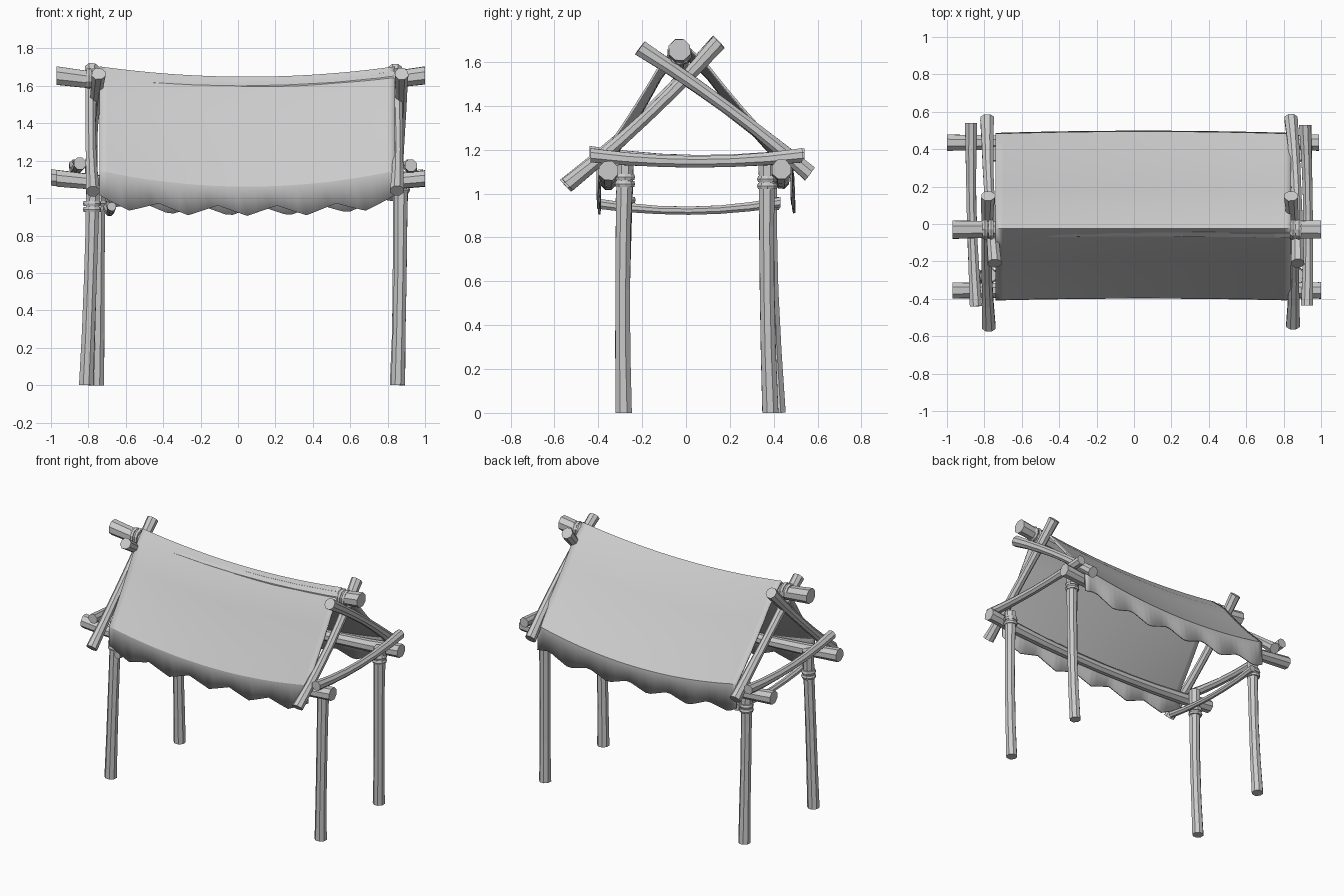
import bpy, bmesh, math, random
from mathutils import Vector

random.seed(4)
cube = bpy.data.objects.get("Cube")
if cube:
    bpy.data.objects.remove(cube, do_unlink=True)

grey = bpy.data.materials.new("plain grey")
grey.use_nodes = True
grey.diffuse_color = (0.6, 0.6, 0.6, 1)
grey.node_tree.nodes["Principled BSDF"].inputs["Base Color"].default_value = (0.6, 0.6, 0.6, 1)


def finish(name, bm):
    bmesh.ops.recalc_face_normals(bm, faces=bm.faces)
    mesh = bpy.data.meshes.new(name)
    bm.to_mesh(mesh)
    bm.free()
    mesh.materials.append(grey)
    obj = bpy.data.objects.new(name, mesh)
    bpy.context.collection.objects.link(obj)
    return obj


def pole(name, points, radius, flare=1.2, sides=8, wobble=0.04):
    """Rough-hewn log swept through points, thicker towards its ends."""
    pts = [Vector(p) for p in points]
    axis = (pts[-1] - pts[0]).normalized()
    ref = Vector((1, 0, 0)) if abs(axis.x) < 0.7 else Vector((0, 0, 1))
    u = axis.cross(ref).normalized()
    v = axis.cross(u)
    bm = bmesh.new()
    rings = []
    for i, p in enumerate(pts):
        t = abs(2 * i / (len(pts) - 1) - 1)
        r = radius * (1 + (flare - 1) * t * t)
        ring = []
        for k in range(sides):
            a = math.tau * (k + 0.5) / sides
            s = r * random.uniform(1 - wobble, 1 + wobble)
            ring.append(bm.verts.new(p + s * (u * math.cos(a) + v * math.sin(a))))
        rings.append(ring)
    for a, b in zip(rings, rings[1:]):
        for k in range(sides):
            n = (k + 1) % sides
            bm.faces.new((a[k], a[n], b[n], b[k]))
    bm.faces.new(rings[0][::-1])
    bm.faces.new(rings[-1])
    return finish(name, bm)


def sagging(a, b, sag, count=7):
    """Points from a to b, displaced by a parabola of the vector sag."""
    a, b, sag = Vector(a), Vector(b), Vector(sag)
    steps = [i / (count - 1) for i in range(count)]
    return [a.lerp(b, t) + sag * (4 * t * (1 - t)) for t in steps]


def lashing(name, centre, axis, radius):
    """Two rope bands side by side."""
    c, d = Vector(centre), Vector(axis)
    for n, off in enumerate((-0.016, 0.016)):
        mid = c + d * off
        pole(f"{name}_{n + 1}", [mid - d * 0.014, mid, mid + d * 0.014],
             radius, flare=0.9, sides=10, wobble=0.01)


# Four posts: base, top and lashing height
posts = {
    "front_left_post": ((0.855, -0.285, 0), (0.872, -0.278, 1.13), 1.06),
    "back_left_post": ((0.85, 0.385, 0), (0.865, 0.37, 1.13), 1.05),
    "front_right_post": ((-0.812, -0.285, 0), (-0.775, -0.275, 1.12), 0.955),
    "back_right_post": ((-0.755, 0.417, 0), (-0.745, 0.375, 1.12), 0.955),
}
for name, (base, top, tie_z) in posts.items():
    pole(name, sagging(base, top, (0.004, -0.008, 0), 5), 0.036, flare=1.12)
    t = tie_z / top[2]
    lashing(name + "_lashing", Vector(base).lerp(Vector(top), t), (0, 0, 1), 0.049)

# Ridge pole and eave beams
pole("ridge_pole", sagging((-0.97, -0.03, 1.655), (1.0, -0.03, 1.655), (0, 0, -0.07), 9), 0.04, 1.3)
pole("front_eave_beam", sagging((-0.97, -0.355, 1.105), (1.0, -0.355, 1.105), (0, 0, -0.055), 9), 0.036, 1.3)
pole("back_eave_beam", sagging((-1.0, 0.435, 1.11), (0.99, 0.435, 1.11), (0, 0, -0.055), 9), 0.036, 1.3)
for name, x in (("left", 0.865), ("right", -0.78)):
    lashing(f"{name}_ridge_lashing", (x, -0.03, 1.64), (1, 0, 0), 0.057)

# Crossed rafters at both ends
pole("left_front_rafter", sagging((0.85, -0.54, 1.04), (0.84, 0.15, 1.69), (0.01, 0.015, -0.015)), 0.029, 1.35)
pole("left_back_rafter", sagging((0.84, 0.565, 1.09), (0.875, -0.21, 1.665), (0.01, 0.01, 0.015)), 0.029, 1.35)
pole("right_front_rafter", sagging((-0.775, -0.55, 1.035), (-0.78, 0.15, 1.695), (-0.01, 0.01, -0.01)), 0.029, 1.35)
pole("right_back_rafter", sagging((-0.785, 0.565, 1.09), (-0.745, -0.21, 1.665), (-0.01, 0.01, 0.01)), 0.029, 1.35)

# Cross ties
pole("left_cross_tie", sagging((0.925, -0.435, 1.175), (0.915, 0.53, 1.175), (0.01, 0, -0.03)), 0.028, 1.25)
pole("right_cross_tie", sagging((-0.845, -0.44, 1.185), (-0.87, 0.54, 1.175), (-0.01, 0, -0.03)), 0.028, 1.25)
pole("lower_cross_tie", sagging((-0.675, -0.405, 0.955), (-0.7, 0.43, 0.96), (0, 0, -0.035)), 0.02, 1.25)

# Cloth canopy: rows run from the back hem over the ridge to the front hem
LEFT, RIGHT, TEETH = 0.84, -0.74, 5
TOOTH_DEPTH, COLS = 0.055, 40


def hem(t, phase):
    """Ragged saw-tooth hem height."""
    wave = abs(((t * TEETH + phase) % 1) * 2 - 1)
    edge = abs(2 * t - 1)
    return 0.905 + TOOTH_DEPTH * wave + 0.055 * edge ** 3


bm = bmesh.new()
rows = []
for c in range(COLS + 1):
    t = c / COLS
    dip = 4 * t * (1 - t)
    ridge_z = 1.695 - 0.055 * dip
    crease_z = 1.145 - 0.085 * dip
    x = RIGHT + (LEFT - RIGHT) * t
    y_front, y_back = -0.402 + 0.01 * dip, 0.478 + 0.012 * dip
    slope = [k / 6 for k in range(1, 7)]
    line = [(y_back + 0.004, hem(t, 0.3))]
    for s in reversed(slope):
        line.append((0.02 + (y_back - 0.02) * s,
                     ridge_z - 0.01 + (crease_z + 0.02 - ridge_z) * s - 0.02 * math.sin(math.pi * s)))
    line.append((-0.025, ridge_z + 0.004))
    for s in slope:
        line.append((-0.06 + (y_front + 0.06) * s,
                     ridge_z - 0.012 + (crease_z + 0.012 - ridge_z) * s - 0.015 * math.sin(math.pi * s)))
    line.append((y_front - 0.002, hem(t, 0.0)))
    rows.append([bm.verts.new((x, y, z)) for y, z in line])
for a, b in zip(rows, rows[1:]):
    for k in range(len(a) - 1):
        bm.faces.new((a[k], a[k + 1], b[k + 1], b[k]))
canopy = finish("cloth_canopy", bm)
thick = canopy.modifiers.new("thickness", "SOLIDIFY")
thick.thickness = 0.01
thick.offset = 0

bpy.ops.object.select_all(action="DESELECT")
canopy.select_set(True)
bpy.context.view_layer.objects.active = canopy
bpy.ops.object.shade_smooth_by_angle(angle=math.radians(30))
